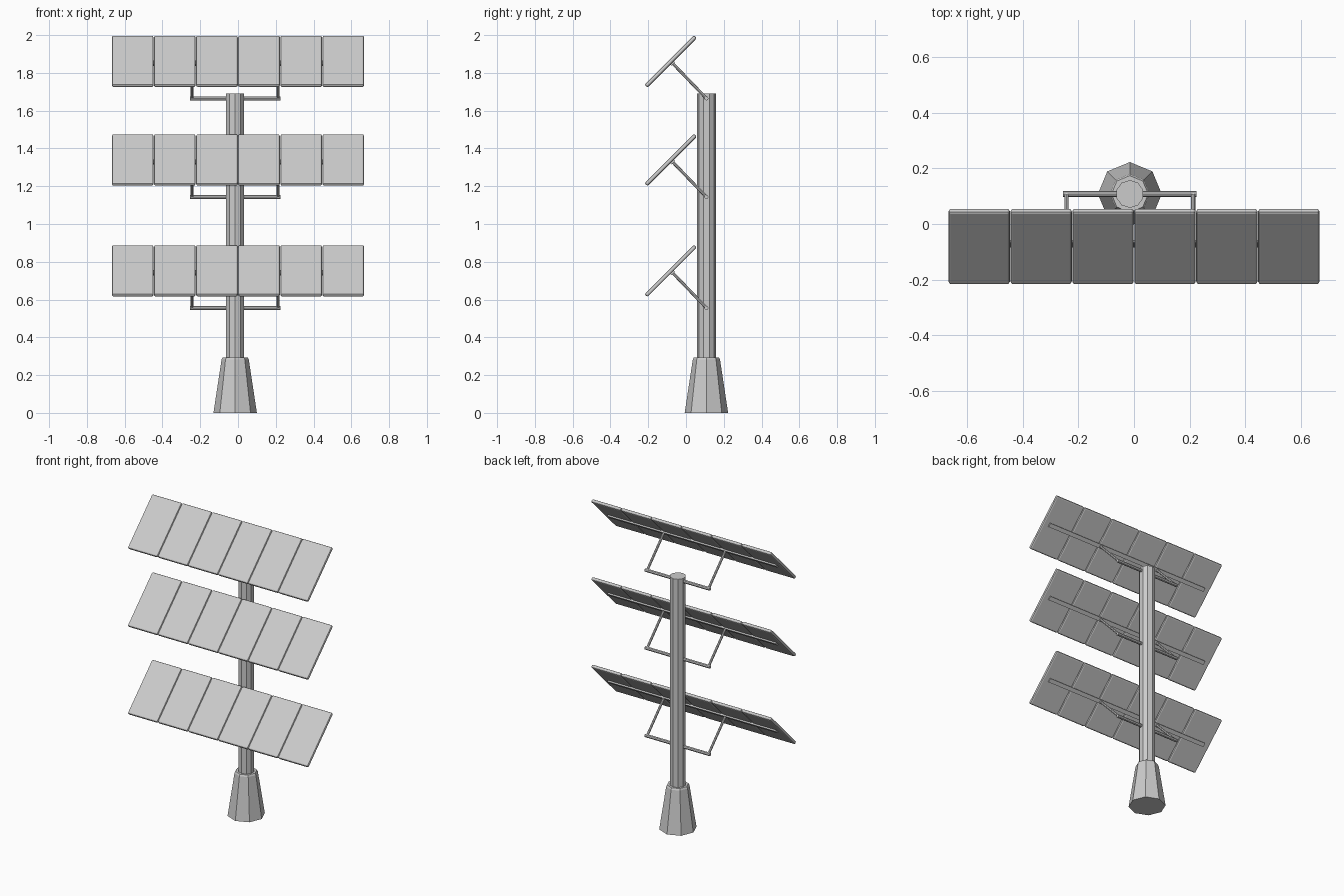
import bpy, bmesh
from math import pi, radians
from mathutils import Matrix, Vector

if "Cube" in bpy.data.objects:
    bpy.data.objects.remove(bpy.data.objects["Cube"])

POLE_X, POLE_Y = -0.015, 0.108      # pole axis
PANEL_Y = -0.081                    # centre line of the panels
LEVELS = {"top": 1.861, "middle": 1.339, "bottom": 0.752}
WIDTH, LENGTH, THICK, COUNT = 1.338, 0.371, 0.022, 6


def finish(name, bm):
    bmesh.ops.recalc_face_normals(bm, faces=bm.faces)
    mesh = bpy.data.meshes.new(name)
    bm.to_mesh(mesh)
    bm.free()
    obj = bpy.data.objects.new(name, mesh)
    bpy.context.collection.objects.link(obj)
    return obj


def lathe(name, profile, sides, turn=0.0):
    """Stack of capped frustums around the pole axis."""
    bm = bmesh.new()
    rings = []
    for r, z in profile:
        ring = bmesh.ops.create_circle(bm, segments=sides, radius=r,
                                       matrix=Matrix.Translation((POLE_X, POLE_Y, z)) @ Matrix.Rotation(turn, 4, 'Z'))
        rings.append(ring["verts"])
    for a, b in zip(rings, rings[1:]):
        for i in range(sides):
            j = (i + 1) % sides
            bm.faces.new((a[i], a[j], b[j], b[i]))
    bm.faces.new(rings[0])
    bm.faces.new(rings[-1])
    return finish(name, bm)


def rod(name, a, b, radius, sides=8):
    a, b = Vector(a), Vector(b)
    d = b - a
    bm = bmesh.new()
    bmesh.ops.create_cone(bm, cap_ends=True, segments=sides, radius1=radius, radius2=radius, depth=d.length,
                          matrix=Matrix.Translation((a + b) / 2) @ d.to_track_quat('Z', 'Y').to_matrix().to_4x4())
    return finish(name, bm)


def box(name, size, local, frame, bevel=0.0):
    bm = bmesh.new()
    bmesh.ops.create_cube(bm, size=1, matrix=Matrix.Translation(local) @ Matrix.Diagonal((*size, 1)))
    if bevel:
        bmesh.ops.bevel(bm, geom=bm.edges[:], offset=bevel, segments=2, profile=0.5, affect='EDGES')
    bm.transform(frame)
    return finish(name, bm)


# Tapered foot and pole
lathe("base_foot", [(0.115, 0), (0.072, 0.283), (0.066, 0.294)], 8)
lathe("pole", [(0.05, 0.28), (0.05, 1.69)], 10)

for level, z in LEVELS.items():
    frame = Matrix.Translation((0, PANEL_Y, z)) @ Matrix.Rotation(radians(45), 4, 'X')
    # Row of separate solar panels with rounded rims
    step = WIDTH / COUNT
    for i in range(COUNT):
        x = (i - (COUNT - 1) / 2) * step
        box(f"{level}_panel_{i + 1}", (step - 0.002, LENGTH, THICK), (x, 0, 0), frame, 0.009)
    # Rail along the back of the row
    box(f"{level}_back_rail", (1.25, 0.026, 0.012), (0, 0, -THICK / 2 - 0.003), frame)
    # Cross bar through the pole
    bar_z = z - 0.196
    rod(f"{level}_cross_bar", (POLE_X - 0.24, POLE_Y, bar_z), (POLE_X + 0.24, POLE_Y, bar_z), 0.011)
    # Struts from cross bar up to the rail
    for side, sign in (("left", -1), ("right", 1)):
        x = POLE_X + sign * 0.228
        rod(f"{level}_{side}_strut", (x, POLE_Y, bar_z), (x, PANEL_Y + 0.006, z - 0.006), 0.008)
